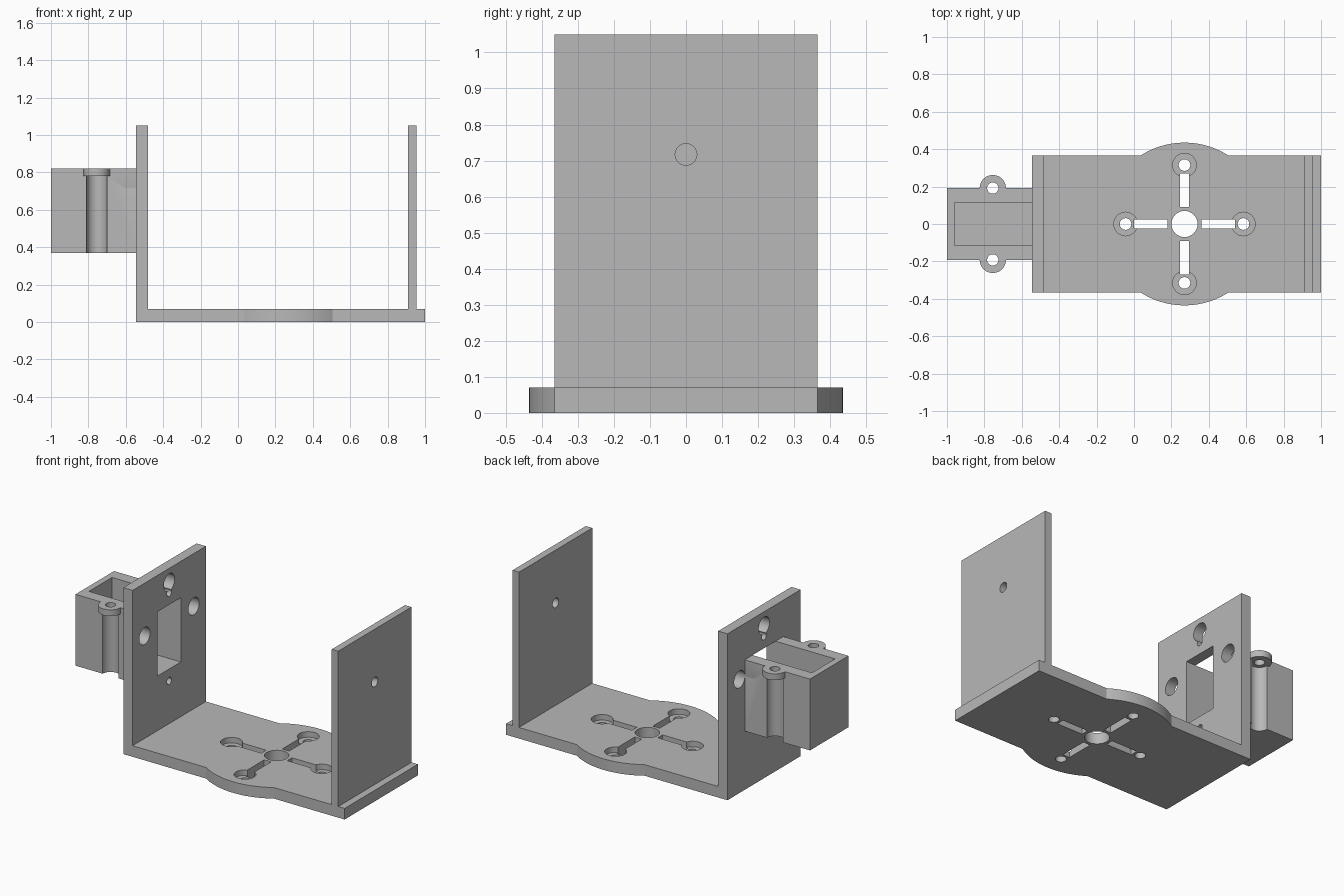
import bpy, bmesh, math
from mathutils import Matrix, Vector

if "Cube" in bpy.data.objects:
    bpy.data.objects.remove(bpy.data.objects["Cube"], do_unlink=True)

grey = bpy.data.materials.new("plain grey")
grey.use_nodes = True
GREY = (0.48, 0.48, 0.48, 1)
grey.diffuse_color = GREY
grey.node_tree.nodes["Principled BSDF"].inputs["Base Color"].default_value = GREY


def make(name, bm):
    bmesh.ops.recalc_face_normals(bm, faces=bm.faces)
    mesh = bpy.data.meshes.new(name)
    bm.to_mesh(mesh)
    bm.free()
    mesh.materials.append(grey)
    ob = bpy.data.objects.new(name, mesh)
    bpy.context.collection.objects.link(ob)
    return ob


def block(name, x0, x1, y0, y1, z0, z1):
    bm = bmesh.new()
    centre = Vector((x0 + x1, y0 + y1, z0 + z1)) / 2
    size = Matrix.Diagonal((x1 - x0, y1 - y0, z1 - z0, 1))
    bmesh.ops.create_cube(bm, size=1, matrix=Matrix.Translation(centre) @ size)
    return make(name, bm)


def rod(name, centre, radius, length, axis="Z"):
    bm = bmesh.new()
    turn = Matrix.Rotation(math.pi / 2, 4, "Y") if axis == "X" else Matrix()
    bmesh.ops.create_cone(bm, cap_ends=True, segments=48, radius1=radius, radius2=radius,
                          depth=length, matrix=Matrix.Translation(centre) @ turn)
    return make(name, bm)


def combine(target, tool, operation="DIFFERENCE"):
    mod = target.modifiers.new(operation.lower(), "BOOLEAN")
    mod.operation = operation
    mod.solver = "EXACT"
    mod.object = tool
    bpy.context.view_layer.objects.active = target
    bpy.ops.object.modifier_apply(modifier=mod.name)
    bpy.data.objects.remove(tool, do_unlink=True)


# U-shaped frame: base plate with two upright walls
HALF, BASE, TOP = 0.365, 0.07, 1.05
profile = [(-0.545, 0), (1, 0), (1, BASE), (0.955, BASE), (0.955, TOP), (0.91, TOP),
           (0.91, BASE), (-0.48, BASE), (-0.48, TOP), (-0.545, TOP)]
bm = bmesh.new()
face = bm.faces.new([bm.verts.new((x, -HALF, z)) for x, z in profile])
ext = bmesh.ops.extrude_face_region(bm, geom=[face])
bmesh.ops.translate(bm, vec=(0, 2 * HALF, 0),
                    verts=[v for v in ext["geom"] if isinstance(v, bmesh.types.BMVert)])
bracket = make("bracket", bm)

# Round bulge in the base plate
HUB = 0.27
bm = bmesh.new()
bmesh.ops.create_cone(bm, cap_ends=True, segments=128, radius1=0.435, radius2=0.435, depth=BASE,
                      matrix=Matrix.Translation((HUB, 0, BASE / 2)))
combine(bracket, make("bulge", bm), "UNION")

# Sensor housing with grooved sides and screw lugs
housing = block("housing", -1, -0.51, -0.192, 0.192, 0.37, 0.82)
for side in (-1, 1):
    spot = Vector((-0.755, side * 0.192, 0))
    combine(housing, rod("groove", spot + Vector((0, 0, 0.53)), 0.055, 0.5))
    combine(housing, rod("lug", spot + Vector((0, 0, 0.8)), 0.07, 0.04), "UNION")
    combine(housing, rod("lug_hole", spot + Vector((0, 0, 0.8)), 0.03, 0.2))
combine(bracket, housing, "UNION")

# Open pocket in the housing and its window through the wall
combine(bracket, block("pocket", -0.96, -0.545, -0.115, 0.115, 0.415, 0.95))
combine(bracket, block("window", -0.57, -0.4, -0.115, 0.115, 0.415, 0.82))

# Holes in the left wall: three large ones round the shaft, two small screw holes
SHAFT = 0.717
for y, z, r in ((-0.245, SHAFT, 0.054), (0.245, SHAFT, 0.054), (0, SHAFT + 0.245, 0.054),
                (0, 0.895, 0.022), (0, 0.34, 0.022)):
    combine(bracket, rod("wall_hole", (-0.51, y, z), r, 0.2, "X"))

# Pivot hole in the right wall
combine(bracket, rod("pivot_hole", (0.93, 0, SHAFT), 0.03, 0.2, "X"))

# Base cut-outs: centre hole, four slots, four counterbored screw holes
combine(bracket, rod("centre_hole", (HUB, 0, 0), 0.07, 0.4))
for dx, dy in ((1, 0), (0, 1), (-1, 0), (0, -1)):
    slot = block("slot", 0.09, 0.27, -0.024, 0.024, -0.2, 0.2)
    slot.data.transform(Matrix.Translation((HUB, 0, 0))
                        @ Matrix.Rotation(math.atan2(dy, dx), 4, "Z"))
    combine(bracket, slot)
    x, y = HUB + 0.315 * dx, 0.315 * dy
    combine(bracket, rod("counterbore", (x, y, 0.135), 0.063, 0.2))
    combine(bracket, rod("screw_hole", (x, y, 0), 0.031, 0.4))

# Smooth the round walls, keep the edges crisp
bpy.ops.object.select_all(action="DESELECT")
bracket.select_set(True)
bpy.context.view_layer.objects.active = bracket
bpy.ops.object.shade_smooth_by_angle(angle=math.radians(30))
